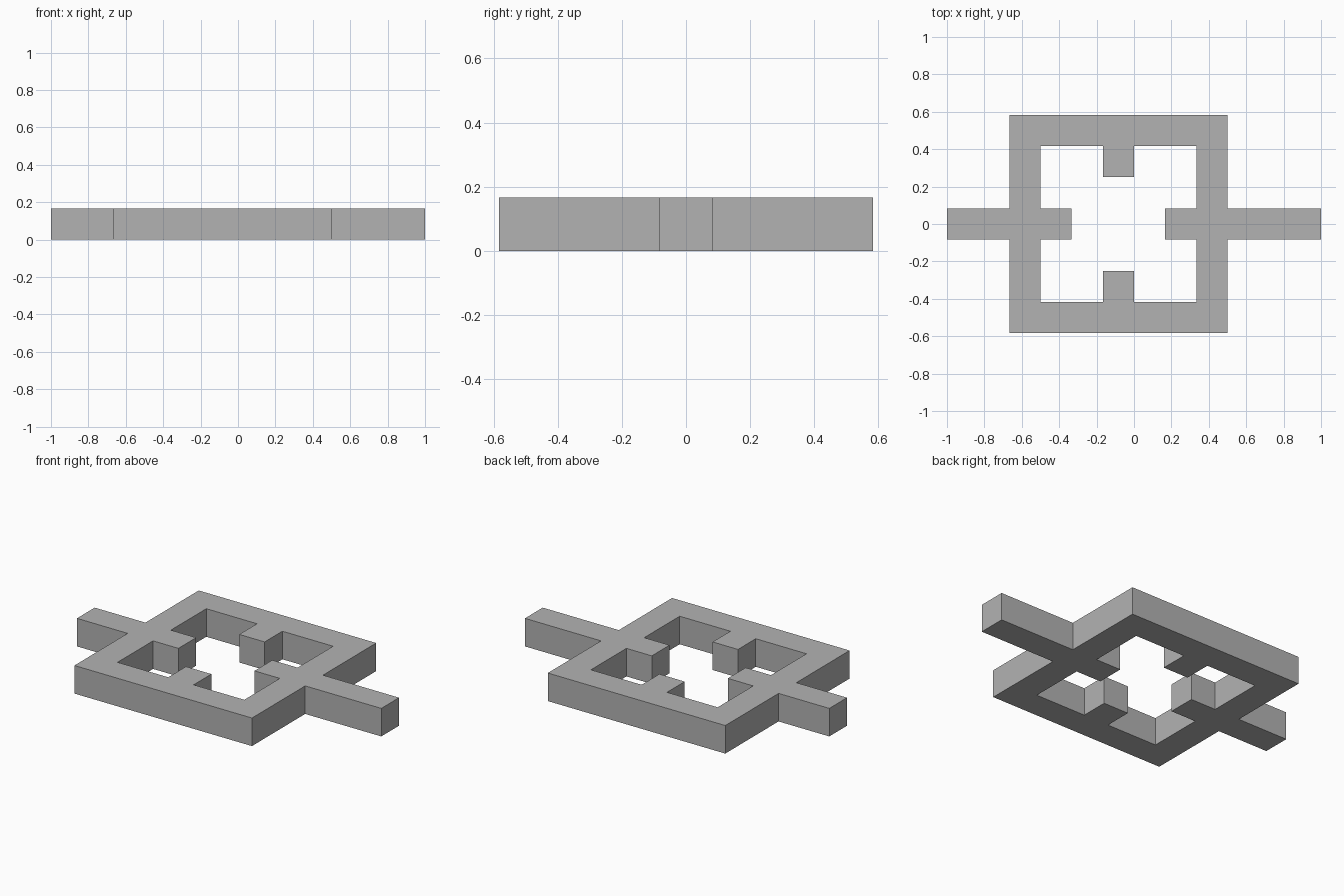
import bpy
import bmesh

cube = bpy.data.objects.get("Cube")
if cube:
    bpy.data.objects.remove(cube, do_unlink=True)

UNIT = 1 / 6  # every bar is one unit wide and one unit tall


def block(x0, x1, y0, y1):
    """Plan cells covered by a rectangular bar."""
    return {(x, y) for x in range(x0, x1) for y in range(y0, y1)}


# Square frame with an open middle
plan = block(-4, 3, 0, 7) - block(-3, 2, 1, 6)
# Left and right arms that cross the frame walls
plan |= block(-6, -2, 3, 4) | block(1, 6, 3, 4)
# Front and back inner pegs
plan |= block(-1, 0, 1, 2) | block(-1, 0, 5, 6)

# Lay out the footprint as joined squares, then raise it to full height
bm = bmesh.new()
corners = {}


def corner(x, y):
    if (x, y) not in corners:
        corners[x, y] = bm.verts.new((x * UNIT, (y - 3.5) * UNIT, 0))
    return corners[x, y]


for x, y in sorted(plan):
    bm.faces.new([corner(x, y), corner(x + 1, y),
                  corner(x + 1, y + 1), corner(x, y + 1)])
raised = bmesh.ops.extrude_face_region(bm, geom=bm.faces[:], use_keep_orig=True)
bmesh.ops.translate(bm, vec=(0, 0, UNIT),
                    verts=[v for v in raised["geom"] if isinstance(v, bmesh.types.BMVert)])
bmesh.ops.recalc_face_normals(bm, faces=bm.faces[:])

mesh = bpy.data.meshes.new("frame_with_arms")
bm.to_mesh(mesh)
bm.free()

# Plain grey surface
grey = bpy.data.materials.new("plain_grey")
grey.use_nodes = True
colour = (0.45, 0.45, 0.45, 1)
grey.diffuse_color = colour
grey.node_tree.nodes["Principled BSDF"].inputs["Base Color"].default_value = colour
mesh.materials.append(grey)

frame = bpy.data.objects.new("frame_with_arms", mesh)
bpy.context.collection.objects.link(frame)
